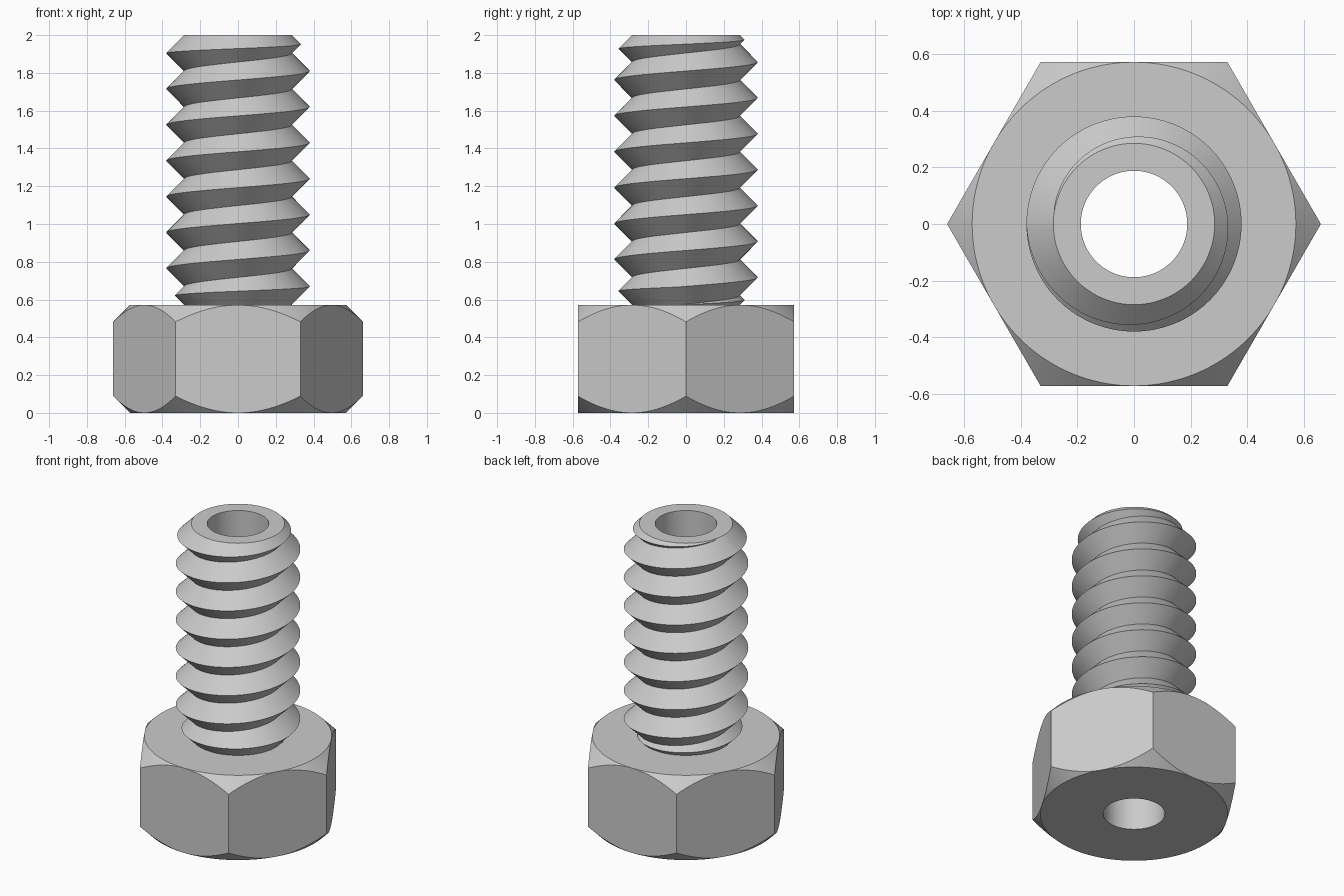
import bpy
import bmesh
from math import cos, sin, pi, tau

cube = bpy.data.objects.get("Cube")
if cube:
    bpy.data.objects.remove(cube)

BORE = 0.188            # radius of the through hole
APOTHEM = 0.572         # half the width across the head's flats
HEAD_TOP, TOP = 0.571, 2.0
ROOT, CREST = 0.285, 0.38
DEPTH = CREST - ROOT
PITCH = 2 * DEPTH       # flanks slope at 45 degrees
START = 0.86            # height of one crest at angle zero
SEGMENTS = 144

steel = bpy.data.materials.new("grey steel")
steel.use_nodes = True
grey = (0.6, 0.6, 0.6, 1)
steel.diffuse_color = grey
steel.node_tree.nodes["Principled BSDF"].inputs["Base Color"].default_value = grey


def head_profile(angle):
    """Hexagon section whose corners are cut by 45 degree cones."""
    reach = APOTHEM / cos(angle % (pi / 3) - pi / 6)
    cut = reach - APOTHEM
    return [(BORE, HEAD_TOP), (BORE, 0), (APOTHEM, 0), (reach, cut),
            (reach, HEAD_TOP - cut), (APOTHEM, HEAD_TOP), (ROOT, HEAD_TOP)]


def thread_profile(angle):
    """V thread section; crests slide along the flank to meet the end cones."""
    points = [(ROOT, HEAD_TOP)]
    for step in range(-7, 17):
        z = START + PITCH * angle / tau + DEPTH * step
        radius = ROOT
        if step % 2 == 0:
            over = max(0, z - (TOP - DEPTH))
            under = max(0, HEAD_TOP + DEPTH - z)
            radius = max(ROOT, CREST - (over + under) / 2)
            z += (under - over) / 2
        points.append((radius, min(max(z, HEAD_TOP), TOP)))
    return points + [(ROOT, TOP), (BORE, TOP), (BORE, HEAD_TOP)]


def sweep(name, profile):
    """Sweep an angle-dependent section round the z axis."""
    bm = bmesh.new()
    columns = []
    for i in range(SEGMENTS + 1):
        a = tau * i / SEGMENTS
        columns.append([bm.verts.new((r * cos(a), r * sin(a), z))
                        for r, z in profile(a)])
    for left, right in zip(columns, columns[1:]):
        for k in range(len(left) - 1):
            bm.faces.new((left[k], right[k], right[k + 1], left[k + 1]))
    bmesh.ops.remove_doubles(bm, verts=bm.verts[:], dist=0.0001)
    mesh = bpy.data.meshes.new(name)
    bm.to_mesh(mesh)
    bm.free()
    mesh.materials.append(steel)
    obj = bpy.data.objects.new(name, mesh)
    bpy.context.collection.objects.link(obj)
    bpy.ops.object.select_all(action="DESELECT")
    obj.select_set(True)
    bpy.context.view_layer.objects.active = obj
    bpy.ops.object.shade_smooth_by_angle(angle=pi / 7)
    return obj


# Chamfered hexagonal head and hollow threaded shank
sweep("hex_head", head_profile)
sweep("threaded_shank", thread_profile)
